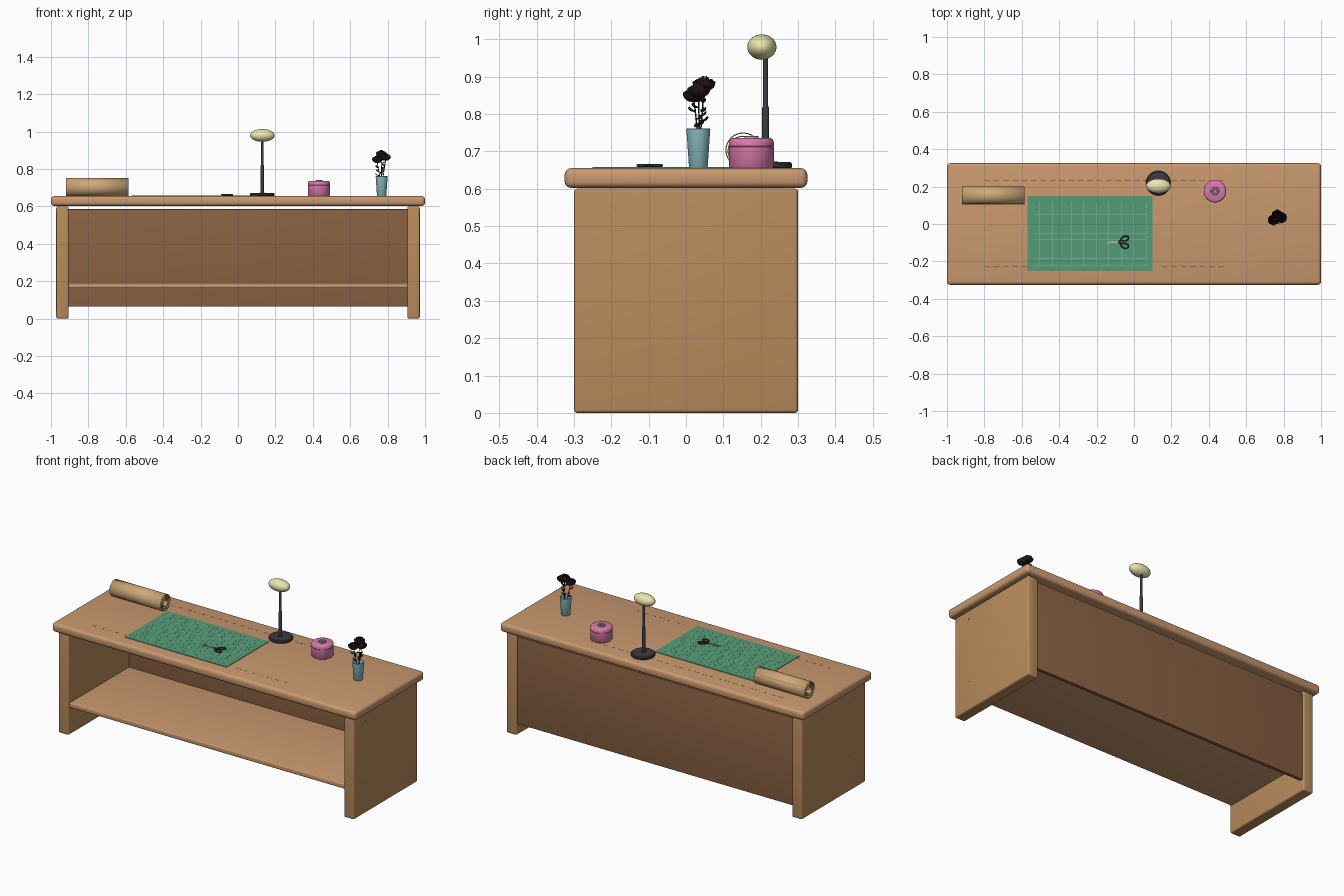
import bpy, bmesh, math, random
from mathutils import Vector, Matrix

if "Cube" in bpy.data.objects:
    bpy.data.objects.remove(bpy.data.objects["Cube"])
random.seed(4)

def mat(name, hexcol):
    m = bpy.data.materials.new(name)
    rgb = [int(hexcol[i:i + 2], 16) / 255 for i in (0, 2, 4)]
    m.diffuse_color = [c / 12.92 if c < 0.04 else ((c + 0.055) / 1.055) ** 2.4 for c in rgb] + [1]
    m.use_nodes = True
    m.node_tree.nodes["Principled BSDF"].inputs["Base Color"].default_value = m.diffuse_color
    return m

TOP, SIDE, BACK = mat("top_wood", "C9996F"), mat("side_wood", "B98C5C"), mat("back_wood", "8B6243")
GREEN, LINE, DARK = mat("mat_green", "559C78"), mat("mat_line", "8CC0A5"), mat("dark", "3A3A40")
CREAM, PINK, TEAL = mat("cream", "EAE5AE"), mat("pink", "D87AAA"), mat("teal", "8DBBC2")
PAPER, STEEL = mat("paper", "CFA878"), mat("steel", "B4B6B8")
GRAIN, PETAL, STEM = mat("grain", "5A3D28"), mat("petal", "241416"), mat("stem", "1C2418")

def finish(name, bm, material, smooth=True):
    bmesh.ops.recalc_face_normals(bm, faces=bm.faces)
    me = bpy.data.meshes.new(name)
    bm.to_mesh(me)
    bm.free()
    ob = bpy.data.objects.new(name, me)
    bpy.context.collection.objects.link(ob)
    me.materials.append(material)
    if smooth:
        bpy.context.view_layer.objects.active = ob
        bpy.ops.object.select_all(action='DESELECT')
        ob.select_set(True)
        bpy.ops.object.shade_smooth_by_angle(angle=math.radians(40))
    return ob

def add_box(bm, lo, hi):
    lo, hi = Vector(lo), Vector(hi)
    m = Matrix.Translation((lo + hi) / 2) @ Matrix.Diagonal((*(hi - lo), 1))
    bmesh.ops.create_cube(bm, size=1, matrix=m)

def box(name, lo, hi, material, bevel=0):
    bm = bmesh.new()
    add_box(bm, lo, hi)
    if bevel:
        bmesh.ops.bevel(bm, geom=bm.edges[:], offset=bevel, segments=4, profile=0.5, affect='EDGES')
    return finish(name, bm, material)

def lathe(name, profile, centre, material, n=48):
    bm = bmesh.new()
    vs = [bm.verts.new((r, 0, z)) for r, z in profile]
    es = [bm.edges.new(p) for p in zip(vs, vs[1:])]
    bmesh.ops.spin(bm, geom=vs + es, axis=(0, 0, 1), cent=(0, 0, 0), angle=2 * math.pi, steps=n)
    bmesh.ops.remove_doubles(bm, verts=bm.verts, dist=1e-5)
    bmesh.ops.translate(bm, verts=bm.verts, vec=(centre[0], centre[1], 0))
    return finish(name, bm, material)

def tube(name, pts, radius, material, cyclic=False):
    cu = bpy.data.curves.new(name, 'CURVE')
    cu.dimensions, cu.bevel_depth, cu.bevel_resolution, cu.use_fill_caps = '3D', radius, 2, True
    sp = cu.splines.new('POLY')
    sp.points.add(len(pts) - 1)
    for p, co in zip(sp.points, pts):
        p.co = (*co, 1)
    sp.use_cyclic_u = cyclic
    cu.materials.append(material)
    ob = bpy.data.objects.new(name, cu)
    bpy.context.collection.objects.link(ob)
    return ob

# Counter: top, side panels, back panel, shelf
Z = 0.655
box("table_top", (-1, -0.325, 0.602), (1, 0.325, Z), TOP, 0.018)
for s, n in ((-1, "left"), (1, "right")):
    a, b = sorted((s * 0.905, s * 0.972))
    box(n + "_side_panel", (a, -0.3, 0), (b, 0.3, 0.6), SIDE, 0.009)
    # small dowel heads on the outside of each panel
    bm = bmesh.new()
    for z in (0.17, 0.545):
        bmesh.ops.create_cone(bm, cap_ends=True, segments=16, radius1=0.006, radius2=0.006, depth=0.004,
                              matrix=Matrix.Translation((s * 0.971, -0.19, z)) @ Matrix.Rotation(math.pi / 2, 4, 'Y'))
    finish(n + "_dowels", bm, SIDE)
box("back_panel", (-0.91, 0.27, 0.065), (0.91, 0.29, 0.585), BACK, 0.002)
box("shelf", (-0.91, -0.29, 0.162), (0.91, 0.272, 0.19), TOP, 0.005)

# Fine dashed grain lines in the top
bm = bmesh.new()
for y in (-0.225, 0.232):
    for i in range(26):
        x = -0.8 + i * 0.05
        if y < 0 and -0.6 < x < 0.1:
            continue
        add_box(bm, (x, y - 0.001, Z - 0.001), (x + 0.03, y + 0.001, Z + 0.0004))
finish("grain_dashes", bm, GRAIN, False)

# Cutting mat with measuring grid
box("cutting_mat", (-0.57, -0.25, Z - 0.001), (0.1, 0.15, Z + 0.003), GREEN)
bm = bmesh.new()
zl = Z + 0.0032
for i in range(19):
    x = -0.537 + i * 0.0335
    add_box(bm, (x - 0.0006, -0.22, zl - 0.0004), (x + 0.0006, 0.12, zl))
for i in range(11):
    y = -0.22 + i * 0.034
    add_box(bm, (-0.537, y - 0.0006, zl - 0.0004), (0.066, y + 0.0006, zl))
finish("mat_grid", bm, LINE, False)

# Scissors: crossed blades, pivot and looped handles
px, py, zs = -0.088, -0.097, Z + 0.006
for s, n in ((-1, "lower"), (1, "upper")):
    bm = bmesh.new()
    zz = zs + s * 0.001
    pts = [(px + 0.012, py + s * 0.006), (px, py + s * 0.006), (-0.157, py - s * 0.007),
           (px, py - s * 0.004), (px + 0.012, py)]
    f = bm.faces.new([bm.verts.new((x, y, zz)) for x, y in pts])
    r = bmesh.ops.extrude_face_region(bm, geom=[f])
    bmesh.ops.translate(bm, vec=(0, 0, 0.0018), verts=[v for v in r['geom'] if isinstance(v, bmesh.types.BMVert)])
    finish(n + "_blade", bm, STEEL, False)
    cx, cy, t = -0.049, py + s * 0.019, s * 0.25
    loop = []
    for k in range(24):
        a = 2 * math.pi * k / 24
        u, v = 0.020 * math.cos(a), 0.0125 * math.sin(a)
        loop.append((cx + u * math.cos(t) - v * math.sin(t), cy + u * math.sin(t) + v * math.cos(t), zs + 0.001))
    tube(n + "_handle_loop", loop, 0.0038, DARK, True)
    tube(n + "_handle_arm", [(px, py, zs + 0.001), (px + 0.022, py + s * 0.009, zs + 0.001)], 0.0038, DARK)
lathe("scissor_pivot", [(0, zs), (0.004, zs), (0.004, zs + 0.005), (0, zs + 0.006)], (px, py), STEEL, 16)

# Paper roll: a spiral sheet
bm = bmesh.new()
turns, n = 4, 160
prev = None
for k in range(n + 1):
    a = 2 * math.pi * turns * k / n
    r = 0.016 + 0.030 * min(1, k / (n * 0.75))
    pair = [bm.verts.new((x, 0.153 + r * math.cos(a + 0.5), Z + 0.0475 + r * math.sin(a + 0.5) + (0.0005 if k > n * 0.75 else 0)))
            for x in (-0.92, -0.585)]
    # the outermost turn sits on the roll; skip its repeat
    if k > n * 0.75 + 40:
        break
    if prev:
        bm.faces.new((prev[0], prev[1], pair[1], pair[0]))
    prev = pair
roll = finish("paper_roll", bm, PAPER)
so = roll.modifiers.new("thickness", 'SOLIDIFY')
so.thickness, so.offset = 0.003, 0

# Desk lamp: weighted base, stepped pole, oval shade
lathe("lamp_base", [(0, Z), (0.063, Z), (0.066, Z + 0.003), (0.066, Z + 0.011), (0.061, Z + 0.016), (0, Z + 0.018)],
      (0.13, 0.218), DARK)
lathe("lamp_pole", [(0, Z + 0.01), (0.0095, Z + 0.01), (0.0095, 0.815), (0.007, 0.822), (0.007, 0.965), (0, 0.965)],
      (0.13, 0.213), DARK, 24)
bm = bmesh.new()
bmesh.ops.create_uvsphere(bm, u_segments=40, v_segments=20, radius=1,
                          matrix=Matrix.Translation((0.13, 0.203, 0.979)) @ Matrix.Diagonal((0.066, 0.039, 0.034, 1)))
finish("lamp_shade", bm, CREAM)

# Pink round pot with ringed lid
lathe("round_pot", [(0, Z), (0.056, Z), (0.06, Z + 0.005), (0.06, 0.712), (0.059, 0.713), (0.06, 0.714),
                    (0.06, 0.725), (0.057, 0.732), (0.052, 0.735), (0.023, 0.735), (0.022, 0.733), (0, 0.733)],
      (0.433, 0.175), PINK)
lathe("pot_knob", [(0.009, 0.732), (0.019, 0.732), (0.019, 0.739), (0.017, 0.741), (0.011, 0.741), (0.009, 0.739),
                   (0.009, 0.732)], (0.433, 0.175), STEEL, 32)

# Vase
V = (0.768, 0.033)
lathe("vase", [(0, Z), (0.023, Z), (0.025, Z + 0.003), (0.032, 0.76), (0.030, 0.761), (0.023, 0.665), (0, 0.665)], V, TEAL)

# Three roses: stem, layered cupped petals, leaves
def petal(bm, m, w, h):
    rows = []
    for j in range(5):
        t = j / 4
        half = w * math.sin(math.pi * (0.12 + 0.74 * t))
        rows.append([bm.verts.new(m @ Vector((half * u, 0.25 * h * math.sin(t * 2.6) - 0.5 * w * u * u, h * t)))
                     for u in (-1, -0.5, 0, 0.5, 1)])
    for a, b in zip(rows, rows[1:]):
        for i in range(4):
            bm.faces.new((a[i], a[i + 1], b[i + 1], b[i]))

heads = [(0.745, 0.022, 0.850), (0.789, 0.034, 0.862), (0.766, 0.048, 0.879)]
for i, (hx, hy, hz) in enumerate(heads):
    base = Vector((hx, hy, hz - 0.018))
    foot = Vector((V[0] - (hx - V[0]) * 0.3, V[1] - (hy - V[1]) * 0.3, 0.668))
    mid = foot.lerp(base, 0.55) + Vector((0, 0.002, 0))
    tube(f"stem_{i + 1}", [foot, mid, base], 0.002, STEM)
    bm = bmesh.new()
    for ring in range(4):
        for k in range(3 + ring):
            m = (Matrix.Translation(base) @ Matrix.Rotation(2 * math.pi * k / (3 + ring) + ring * 0.7, 4, 'Z')
                 @ Matrix.Translation((0, 0.003 + 0.003 * ring, 0)) @ Matrix.Rotation(-0.17 * ring, 4, 'X'))
            petal(bm, m, 0.009 + 0.003 * ring, 0.040 - 0.003 * ring)
    finish(f"rose_{i + 1}", bm, PETAL)
    bm = bmesh.new()
    for k in range(3):
        p = foot.lerp(base, 0.58 + 0.13 * k)
        m = (Matrix.Translation(p) @ Matrix.Rotation(random.uniform(0, 6.28), 4, 'Z')
             @ Matrix.Rotation(-1.0, 4, 'X'))
        petal(bm, m, 0.008, 0.026)
    finish(f"leaves_{i + 1}", bm, STEM)
